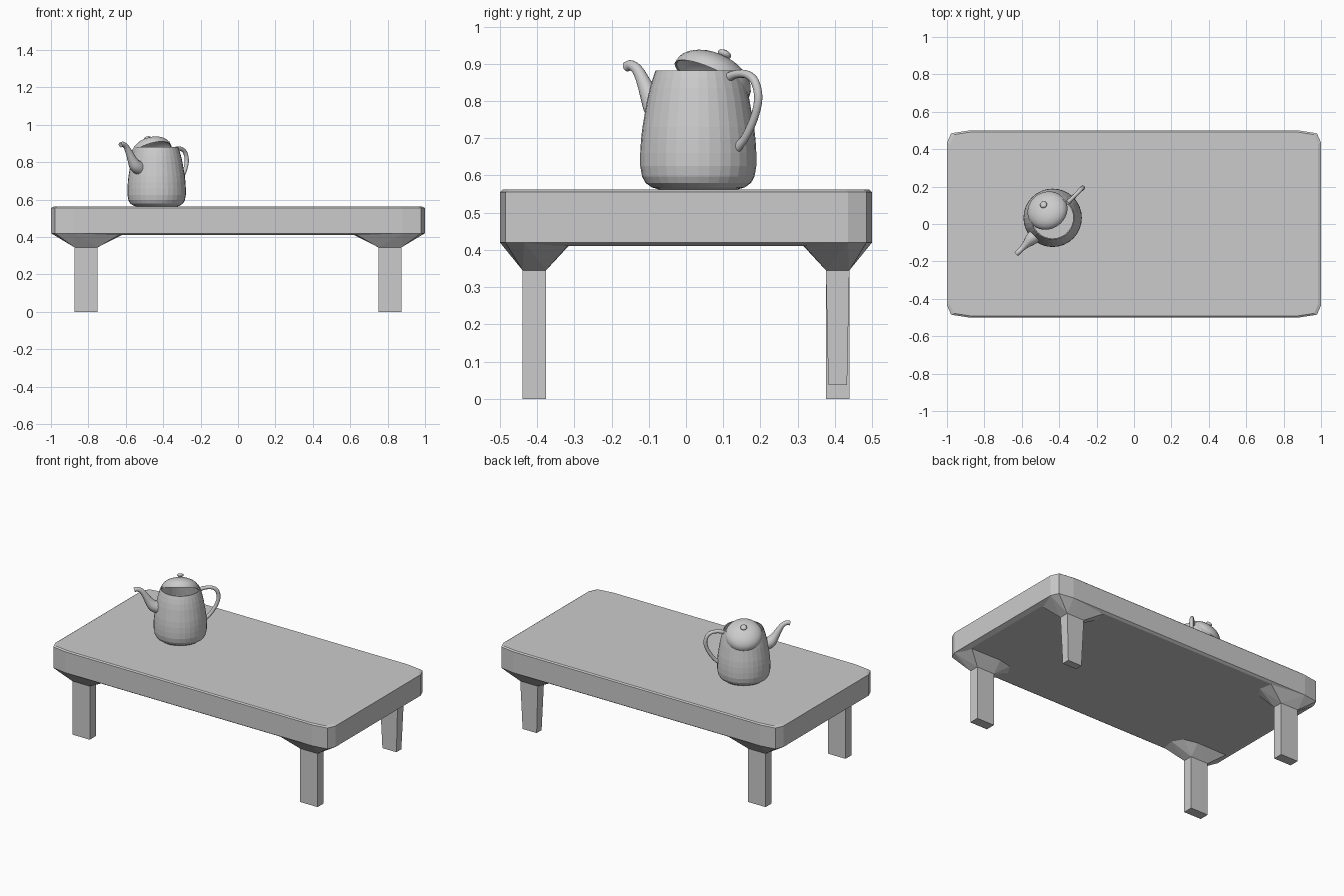
import bpy, bmesh, math
from mathutils import Vector, Matrix

if "Cube" in bpy.data.objects:
    bpy.data.objects.remove(bpy.data.objects["Cube"])

grey = bpy.data.materials.new("light grey")
grey.diffuse_color = (0.6, 0.6, 0.6, 1)
grey.use_nodes = True
grey.node_tree.nodes["Principled BSDF"].inputs["Base Color"].default_value = grey.diffuse_color


def finish(name, bm, smooth=None, recalc=True):
    if recalc:
        bmesh.ops.recalc_face_normals(bm, faces=bm.faces[:])
    me = bpy.data.meshes.new(name)
    bm.to_mesh(me)
    bm.free()
    me.materials.append(grey)
    ob = bpy.data.objects.new(name, me)
    bpy.context.collection.objects.link(ob)
    if smooth:
        bpy.ops.object.select_all(action='DESELECT')
        ob.select_set(True)
        bpy.context.view_layer.objects.active = ob
        bpy.ops.object.shade_smooth_by_angle(angle=math.radians(smooth))
    return ob


def loft(bm, rings, cap_start=True, cap_end=True):
    vs = [[bm.verts.new(p) for p in r] for r in rings]
    n = len(vs[0])
    for a, b in zip(vs, vs[1:]):
        for i in range(n):
            j = (i + 1) % n
            bm.faces.new((a[i], a[j], b[j], b[i]))
    if cap_start:
        bm.faces.new(vs[0][::-1])
    if cap_end:
        bm.faces.new(vs[-1])


def lathe(bm, profile, sides, **caps):
    loft(bm, [[(r * math.cos(2 * math.pi * i / sides), r * math.sin(2 * math.pi * i / sides), z)
               for i in range(sides)] for r, z in profile], **caps)


# Table top: slab with clipped corners and thin bevels
corner = [(1, 0.435), (0.978, 0.485), (0.88, 0.5)]
outline = (corner + [(-x, y) for x, y in corner[::-1]]
           + [(-x, -y) for x, y in corner] + [(x, -y) for x, y in corner[::-1]])
bm = bmesh.new()
loft(bm, [[(x * s, y * s, z) for x, y in outline]
          for s, z in ((0.97, 0.41), (1, 0.42), (1, 0.555), (0.985, 0.562))])
finish("table_top", bm)

# Legs with flared brackets; the back right leg is shorter and tapered
base = [(x, y, 0.42) for x, y in corner] + [
    (0.62, 0.40, 0.411), (0.66, 0.335, 0.411), (0.75, 0.315, 0.411),
    (0.97, 0.315, 0.414), (0.63, 0.487, 0.414)]
for sx, sy, name in ((-1, -1, "front_left"), (1, -1, "front_right"), (-1, 1, "back_left"), (1, 1, "back_right")):
    short = name == "back_right"

    def rect(s, z):
        return [(sx * (0.8125 + s * a * 0.0625), sy * (0.4075 + s * b * 0.0315), z)
                for a, b in ((-1, -1), (1, -1), (1, 1), (-1, 1))]

    bm = bmesh.new()
    loft(bm, [rect(0.8 if short else 1, 0.037 if short else 0), rect(1, 0.346)])
    finish(name + "_leg", bm)

    bm = bmesh.new()
    for p in rect(1, 0.345) + [(sx * x, sy * y, z) for x, y, z in base]:
        bm.verts.new(p)
    bmesh.ops.convex_hull(bm, input=bm.verts[:])
    finish(name + "_bracket", bm)

# Teapot body: open faceted vessel
pot = Vector((-0.435, 0.033, 0))
bm = bmesh.new()
lathe(bm, [(0.105, 0.562), (0.125, 0.568), (0.142, 0.58), (0.151, 0.597), (0.156, 0.625),
           (0.156, 0.66), (0.154, 0.695), (0.150, 0.73), (0.144, 0.765), (0.138, 0.80),
           (0.130, 0.835), (0.122, 0.862), (0.115, 0.882), (0.110, 0.882), (0.124, 0.835),
           (0.138, 0.765), (0.148, 0.68), (0.147, 0.61), (0.12, 0.575)], 32)
finish("teapot_body", bm).location = pot

# Lid and knob, tipped open towards the back left
tilt = math.radians(30)
axis = Vector((-0.55 * math.sin(tilt), 0.835 * math.sin(tilt), math.cos(tilt)))
place = Matrix.Translation((-0.462, 0.07, 0.857)) @ axis.to_track_quat('Z', 'Y').to_matrix().to_4x4()


def dome(r, h, rise):
    return [(r * math.cos(a), rise + h * math.sin(a))
            for a in [math.radians(90 * i / 8) for i in range(8)] + [math.radians(88)]]


bm = bmesh.new()
lathe(bm, dome(0.105, 0.060, 0.0)[::-1] + [(0.110, -0.002)] + dome(0.110, 0.066, 0.002),
      32, cap_start=True, cap_end=True)
finish("teapot_lid", bm, 40).matrix_world = place
bm = bmesh.new()
lathe(bm, [(0.011, 0.06), (0.009, 0.07), (0.016, 0.073), (0.0195, 0.079),
           (0.017, 0.085), (0.009, 0.089)], 16)
finish("lid_knob", bm, 60).matrix_world = place


# Tube swept in the vertical plane through the pot axis; points are (distance, z, radius)
def tube(name, sign, pts, sides=16, steps=4):
    pts = [Vector(p) for p in pts]
    ext = [2 * pts[0] - pts[1]] + pts + [2 * pts[-1] - pts[-2]]
    path = []
    for i in range(1, len(ext) - 2):
        a, b, c, d = ext[i - 1:i + 3]
        for k in range(steps):
            t = k / steps
            path.append(0.5 * (2 * b + (c - a) * t + (2 * a - 5 * b + 4 * c - d) * t * t
                               + (3 * b - a - 3 * c + d) * t ** 3))
    path.append(pts[-1])
    out = Vector((sign, sign, 0)).normalized()
    side = Vector((-out.y, out.x, 0))
    rings = []
    for i, p in enumerate(path):
        q = path[min(i + 1, len(path) - 1)] - path[max(i - 1, 0)]
        normal = (Vector((0, 0, q.x)) - out * q.y).normalized()
        c = out * p.x + Vector((0, 0, p.y))
        rings.append([c + p.z * (math.cos(a) * side + math.sin(a) * normal)
                      for a in (2 * math.pi * k / sides for k in range(sides))])
    bm = bmesh.new()
    loft(bm, rings)
    finish(name, bm, 50).location = pot


tube("teapot_spout", -1, [(0.125, 0.765, 0.037), (0.160, 0.782, 0.034), (0.186, 0.815, 0.025),
                          (0.207, 0.850, 0.019), (0.230, 0.882, 0.015), (0.255, 0.896, 0.0135),
                          (0.273, 0.892, 0.0135)])
tube("teapot_handle", 1, [(0.108, 0.862, 0.013), (0.145, 0.872, 0.011), (0.185, 0.871, 0.011),
                          (0.215, 0.852, 0.0115), (0.228, 0.810, 0.0115), (0.217, 0.765, 0.011),
                          (0.195, 0.725, 0.011), (0.172, 0.695, 0.011), (0.145, 0.672, 0.013)], 12)
